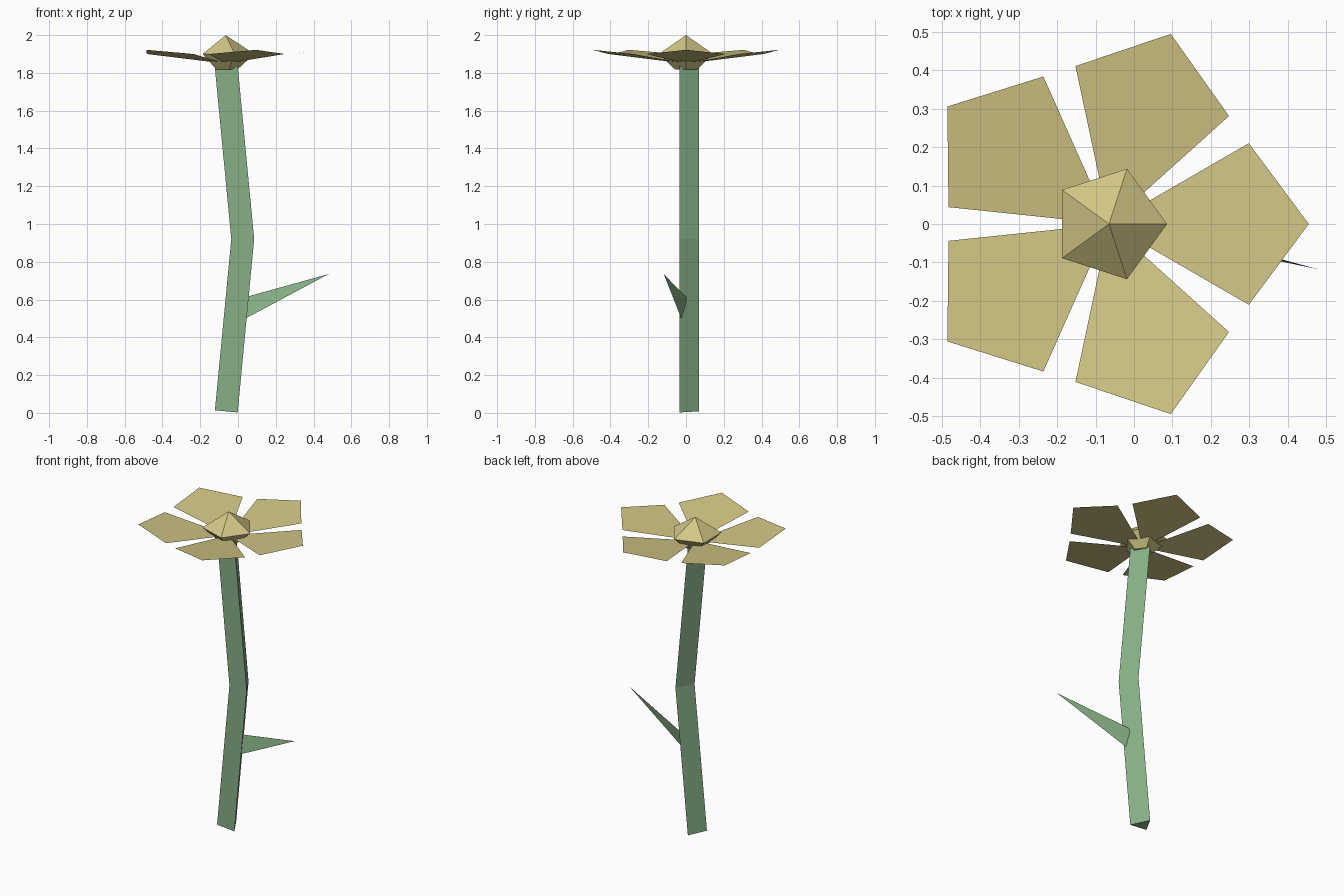
import bpy
from math import sin, cos, radians, tau
from mathutils import Vector, Matrix

cube = bpy.data.objects.get("Cube")
if cube:
    bpy.data.objects.remove(cube)


def material(name, rgb):
    mat = bpy.data.materials.new(name)
    mat.use_nodes = True
    mat.diffuse_color = (*rgb, 1)
    mat.node_tree.nodes["Principled BSDF"].inputs["Base Color"].default_value = (*rgb, 1)
    return mat


def build(name, verts, faces, mat):
    mesh = bpy.data.meshes.new(name)
    mesh.from_pydata([tuple(v) for v in verts], [], faces)
    mesh.materials.append(mat)
    obj = bpy.data.objects.new(name, mesh)
    bpy.context.collection.objects.link(obj)
    return obj


def ring(center, radius, sides, turn=0.0, tilt=0.0):
    """Regular polygon around center, tilted about the y axis."""
    spin = Matrix.Rotation(tilt, 3, 'Y')
    angles = [turn + tau * i / sides for i in range(sides)]
    return [Vector(center) + spin @ Vector((radius * cos(a), radius * sin(a), 0)) for a in angles]


def bridge(low, high, sides):
    """Quads joining two rings by their first vertex index."""
    return [(low + i, low + (i + 1) % sides, high + (i + 1) % sides, high + i) for i in range(sides)]


green = material("leaf green", (0.242, 0.429, 0.242))
tan = material("petal tan", (0.645, 0.565, 0.235))
flower_x = -0.065

# Bent three-sided stem
lean = radians(5.3)
path = [((-0.062, 0, 0.008), lean), ((0.025, 0, 0.92), 0), ((-0.062, 0, 1.832), -lean)]
stem = [v for c, t in path for v in ring(c, 0.07, 3, radians(90), t)]
build("stem", stem, [(2, 1, 0), (6, 7, 8)] + bridge(0, 3, 3) + bridge(3, 6, 3), green)

# Pointed leaf blade
blade = [(0.48, -0.118, 0.735), (0.036, 0.002, 0.612), (0.03, 0.0, 0.58), (0.04, -0.025, 0.5)]
build("leaf", blade, [(0, 1, 2, 3)], green)

# Five flat kite petals rising outward from the middle
for i in range(5):
    angle = tau * i / 5
    verts = [(flower_x, 0, 1.849)]
    for length, offset, z in ((0.42, -30, 1.9), (0.52, 0, 1.922), (0.42, 30, 1.9)):
        a = angle + radians(offset)
        verts.append((flower_x + length * cos(a), length * sin(a), z))
    build(f"petal_{i + 1}", verts, [(0, 1, 2, 3)], tan)

# Five-sided flower centre: narrow base, wide rim, pointed top
centre = ring((flower_x, 0, 1.817), 0.06, 5) + ring((flower_x, 0, 1.9), 0.151, 5)
centre.append((flower_x, 0, 2.0))
point = [(5 + i, 5 + (i + 1) % 5, 10) for i in range(5)]
build("flower_centre", centre, [(4, 3, 2, 1, 0)] + bridge(0, 5, 5) + point, tan)
